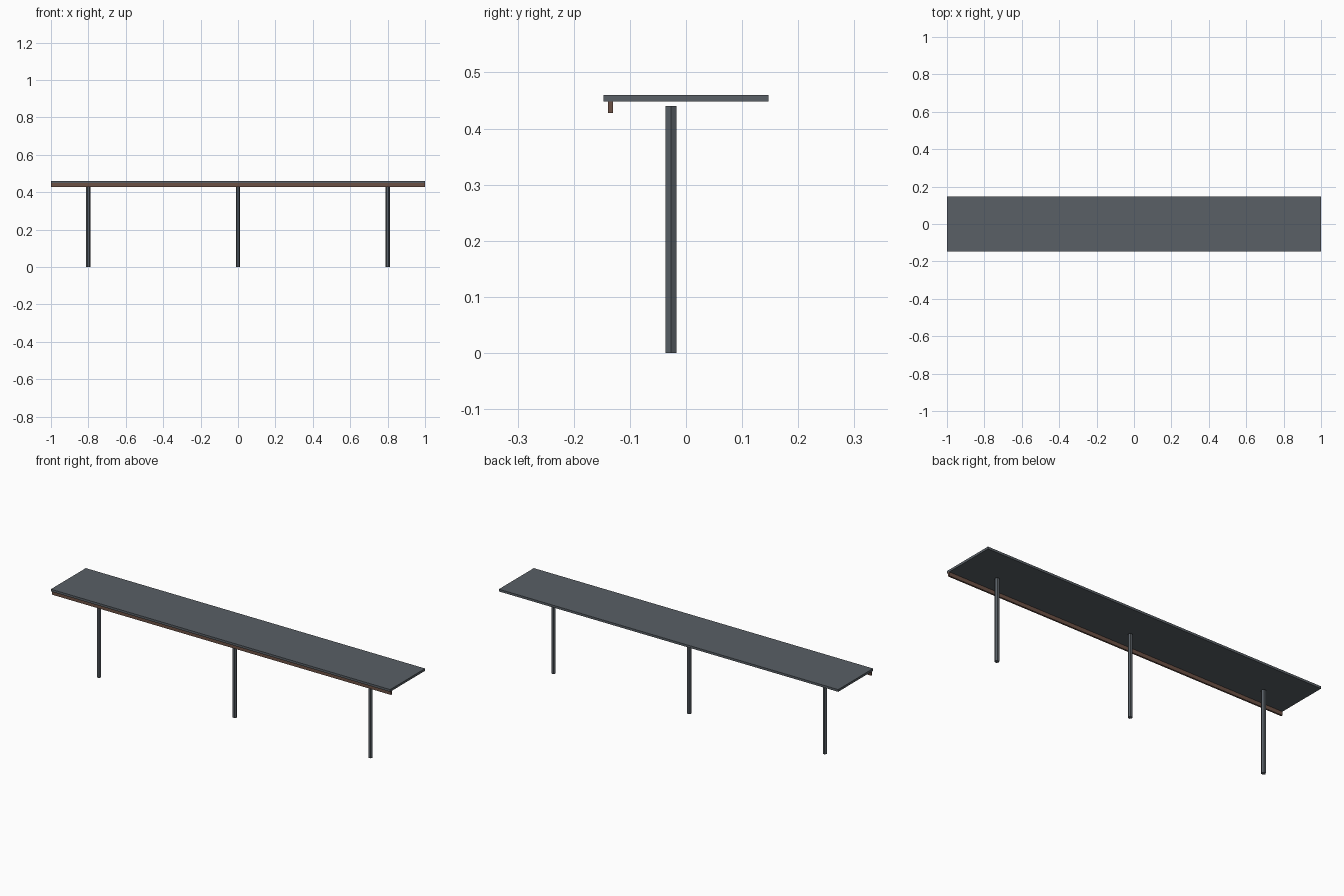
import bpy
import bmesh
from math import radians
from mathutils import Matrix, Vector

cube = bpy.data.objects.get("Cube")
if cube:
    bpy.data.objects.remove(cube, do_unlink=True)


def make_material(name, rgb):
    mat = bpy.data.materials.new(name)
    mat.use_nodes = True
    color = (*rgb, 1.0)
    mat.diffuse_color = color
    mat.node_tree.nodes["Principled BSDF"].inputs["Base Color"].default_value = color
    return mat


def add_object(name, bm, mat):
    mesh = bpy.data.meshes.new(name)
    bm.to_mesh(mesh)
    bm.free()
    mesh.materials.append(mat)
    obj = bpy.data.objects.new(name, mesh)
    bpy.context.collection.objects.link(obj)
    return obj


def box(name, low, high, mat):
    low, high = Vector(low), Vector(high)
    bm = bmesh.new()
    matrix = Matrix.Translation((low + high) / 2) @ Matrix.Diagonal((*(high - low), 1))
    bmesh.ops.create_cube(bm, size=1, matrix=matrix)
    return add_object(name, bm, mat)


def hex_post(name, x, y, height, radius, mat):
    bm = bmesh.new()
    # Corners point along x, flat sides face front and back
    matrix = Matrix.Translation((x, y, height / 2)) @ Matrix.Rotation(radians(90), 4, "Z")
    bmesh.ops.create_cone(bm, cap_ends=True, segments=6, radius1=radius,
                          radius2=radius, depth=height, matrix=matrix)
    return add_object(name, bm, mat)


slate = make_material("slate grey", (0.10, 0.116, 0.132))
brown = make_material("rust brown", (0.15, 0.083, 0.06))

# Flat top slab
box("top_slab", (-1, -0.147, 0.448), (1, 0.147, 0.46), slate)

# Thin strip under the front edge
box("front_strip", (-1, -0.139, 0.428), (1, -0.13, 0.448), brown)

# Row of three slim posts
for side, x in (("right", -0.8), ("middle", 0), ("left", 0.8)):
    hex_post(side + "_post", x, -0.027, 0.44, 0.0115, slate)
